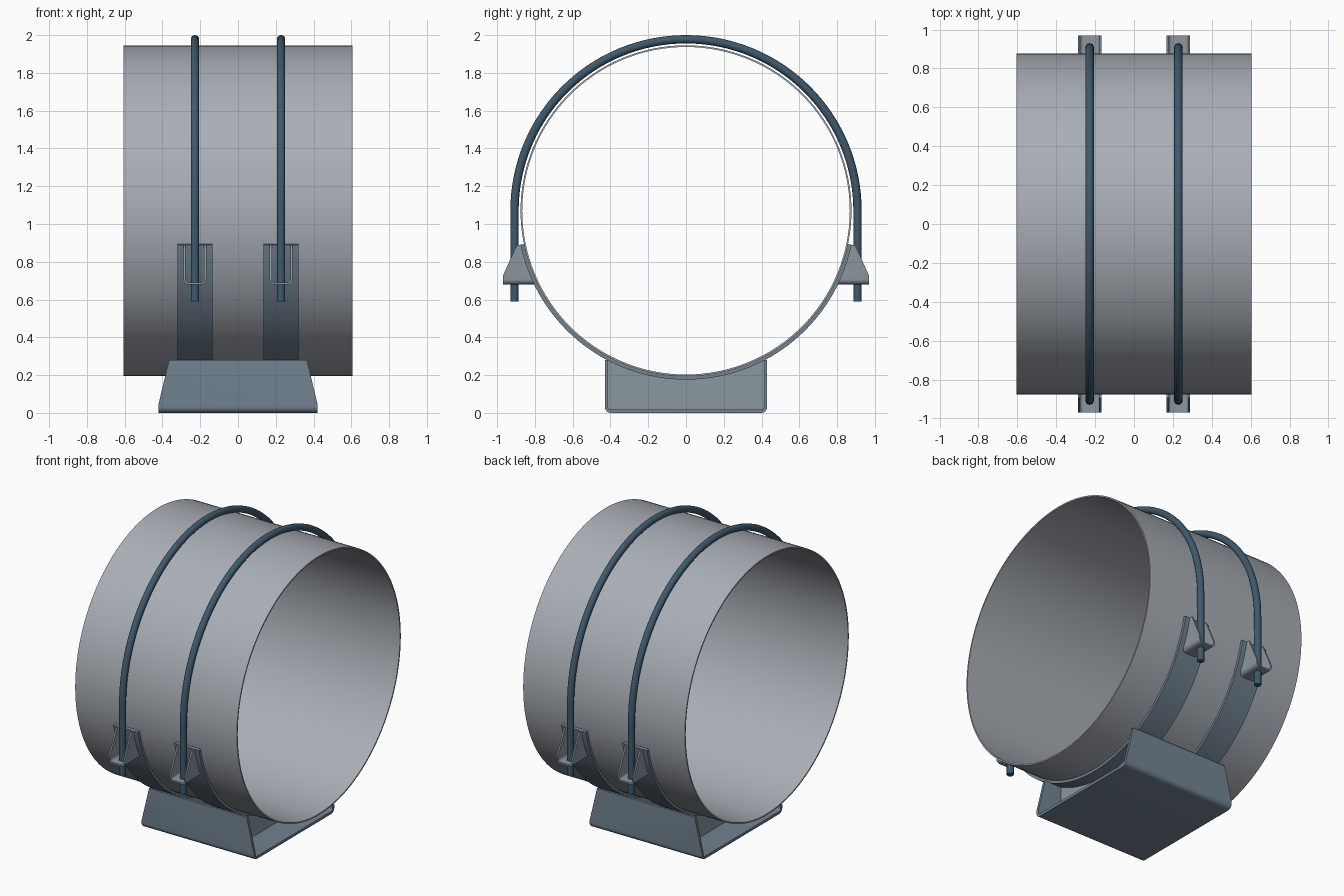
import bpy, bmesh
from math import sin, cos, pi, sqrt, asin

if "Cube" in bpy.data.objects:
    bpy.data.objects.remove(bpy.data.objects["Cube"])

CZ = 1.07            # pipe axis height
R = 0.876            # pipe outer radius
RS = 0.894           # strap outer radius
BX = 0.228           # clamp position along the pipe


def material(name, col):
    m = bpy.data.materials.new(name)
    m.diffuse_color = (*col, 1)
    m.use_nodes = True
    m.node_tree.nodes["Principled BSDF"].inputs["Base Color"].default_value = m.diffuse_color
    return m


PIPE = material("pipe_grey", (0.40, 0.43, 0.47))
STEEL = material("steel_blue", (0.17, 0.23, 0.29))
LUG = material("lug_grey", (0.26, 0.31, 0.35))
DARK = material("rod_blue", (0.05, 0.10, 0.15))


def finish(name, bm, mat):
    bmesh.ops.recalc_face_normals(bm, faces=bm.faces)
    me = bpy.data.meshes.new(name)
    bm.to_mesh(me)
    bm.free()
    ob = bpy.data.objects.new(name, me)
    bpy.context.collection.objects.link(ob)
    if mat:
        me.materials.append(mat)
    return ob


def activate(ob):
    bpy.ops.object.select_all(action='DESELECT')
    ob.select_set(True)
    bpy.context.view_layer.objects.active = ob


def smooth(ob):
    activate(ob)
    bpy.ops.object.shade_smooth_by_angle(angle=0.55)


def prism(name, pts, axis, lo, hi, mat=None):
    """Extrude a 2D outline along x (outline in y,z) or y (outline in x,z)."""
    bm = bmesh.new()
    put = (lambda p, t: (t, p[0], p[1])) if axis == 'x' else (lambda p, t: (p[0], t, p[1]))
    a = [bm.verts.new(put(p, lo)) for p in pts]
    b = [bm.verts.new(put(p, hi)) for p in pts]
    bm.faces.new(a)
    bm.faces.new(b[::-1])
    n = len(pts)
    for i in range(n):
        j = (i + 1) % n
        bm.faces.new((a[i], b[i], b[j], a[j]))
    return finish(name, bm, mat)


def arc_band(name, a0, a1, r0, r1, x0, x1, n, mat, closed=False):
    """Sweep a rectangle around the pipe axis."""
    bm = bmesh.new()
    rings = []
    for i in range(n if closed else n + 1):
        a = a0 + (a1 - a0) * i / n
        rings.append([bm.verts.new((x, r * cos(a), CZ + r * sin(a)))
                      for x, r in ((x0, r0), (x1, r0), (x1, r1), (x0, r1))])
    for i in range(n):
        p, q = rings[i], rings[(i + 1) % len(rings)]
        for k in range(4):
            m = (k + 1) % 4
            bm.faces.new((p[k], p[m], q[m], q[k]))
    if not closed:
        bm.faces.new(rings[0])
        bm.faces.new(rings[-1])
    ob = finish(name, bm, mat)
    smooth(ob)
    return ob


def channel(c, w, z0, z1, t, r):
    """U-shaped outline with rounded lower corners."""
    def side(h, zb, rad):
        pts = [(c - h, z1)]
        for cx, s in ((c - h + rad, pi), (c + h - rad, 1.5 * pi)):
            pts += [(cx + rad * cos(s + k * pi / 12), zb + rad + rad * sin(s + k * pi / 12))
                    for k in range(7)]
        return pts + [(c + h, z1)]
    return side(w, z0, r) + side(w - t, z0 + t, r - t)[::-1]


def intersect(ob, cutter):
    m = ob.modifiers.new("trim", 'BOOLEAN')
    m.operation = 'INTERSECT'
    m.solver = 'EXACT'
    m.object = cutter
    activate(ob)
    bpy.ops.object.modifier_apply(modifier=m.name)
    bpy.data.objects.remove(cutter)
    smooth(ob)


def strap_y(z):
    return sqrt(RS ** 2 - (CZ - z) ** 2) - 0.004


# pipe
arc_band("pipe", 0, 2 * pi, R - 0.009, R, -0.605, 0.605, 128, PIPE, True)

# base channel with tapered ends
base = prism("base_channel", channel(0, 0.43, 0, 0.28, 0.018, 0.032), 'x', -0.5, 0.5, STEEL)
intersect(base, prism("cutter", [(-0.42, -0.1), (0.42, -0.1), (0.42, 0.05), (0.365, 0.28),
                                 (0.365, 0.4), (-0.365, 0.4), (-0.365, 0.28), (-0.42, 0.05)],
                      'y', -0.6, 0.6))

for tag, x in (("left", -BX), ("right", BX)):
    # saddle strap under the pipe
    a = asin((CZ - 0.89) / RS)
    arc_band("saddle_strap_" + tag, pi + a, 2 * pi - a, R, RS, x - 0.093, x + 0.093, 72, STEEL)

    # web between base and strap
    ys = [0.414 - 0.828 * i / 24 for i in range(25)]
    web = [(-0.414, 0.012), (0.414, 0.012)] + [(y, CZ - sqrt((RS - 0.004) ** 2 - y * y)) for y in ys]
    prism("base_web_" + tag, web, 'x', x - 0.01, x + 0.01, LUG)

    # lugs on both sides
    for end, s in (("front", -1), ("back", 1)):
        lug = prism(f"lug_{tag}_{end}", channel(x, 0.06, 0.68, 0.95, 0.011, 0.026),
                    'y', s * 0.7, s * 1.05, LUG)
        zs = [0.60 + 0.29 * i / 10 for i in range(11)]
        shape = [(s * strap_y(z), z) for z in zs]
        shape += [(s * 0.895, 0.89), (s * 0.97, 0.725), (s * 0.97, 0.60)]
        intersect(lug, prism("cutter", shape, 'x', x - 0.2, x + 0.2))

    # U-bolt rod
    rr = 0.908
    path = [(rr, 0.59)] + [(rr * cos(pi * i / 64), CZ + rr * sin(pi * i / 64))
                           for i in range(65)] + [(-rr, 0.59)]
    cu = bpy.data.curves.new("u_bolt_" + tag, 'CURVE')
    cu.dimensions = '3D'
    cu.bevel_depth = 0.022
    cu.bevel_resolution = 6
    cu.use_fill_caps = True
    sp = cu.splines.new('POLY')
    sp.points.add(len(path) - 1)
    for p, (y, z) in zip(sp.points, path):
        p.co = (x, y, z, 1)
    cu.materials.append(DARK)
    bolt = bpy.data.objects.new("u_bolt_" + tag, cu)
    bpy.context.collection.objects.link(bolt)
    activate(bolt)
    bpy.ops.object.convert(target='MESH')
    smooth(bpy.context.view_layer.objects.active)
